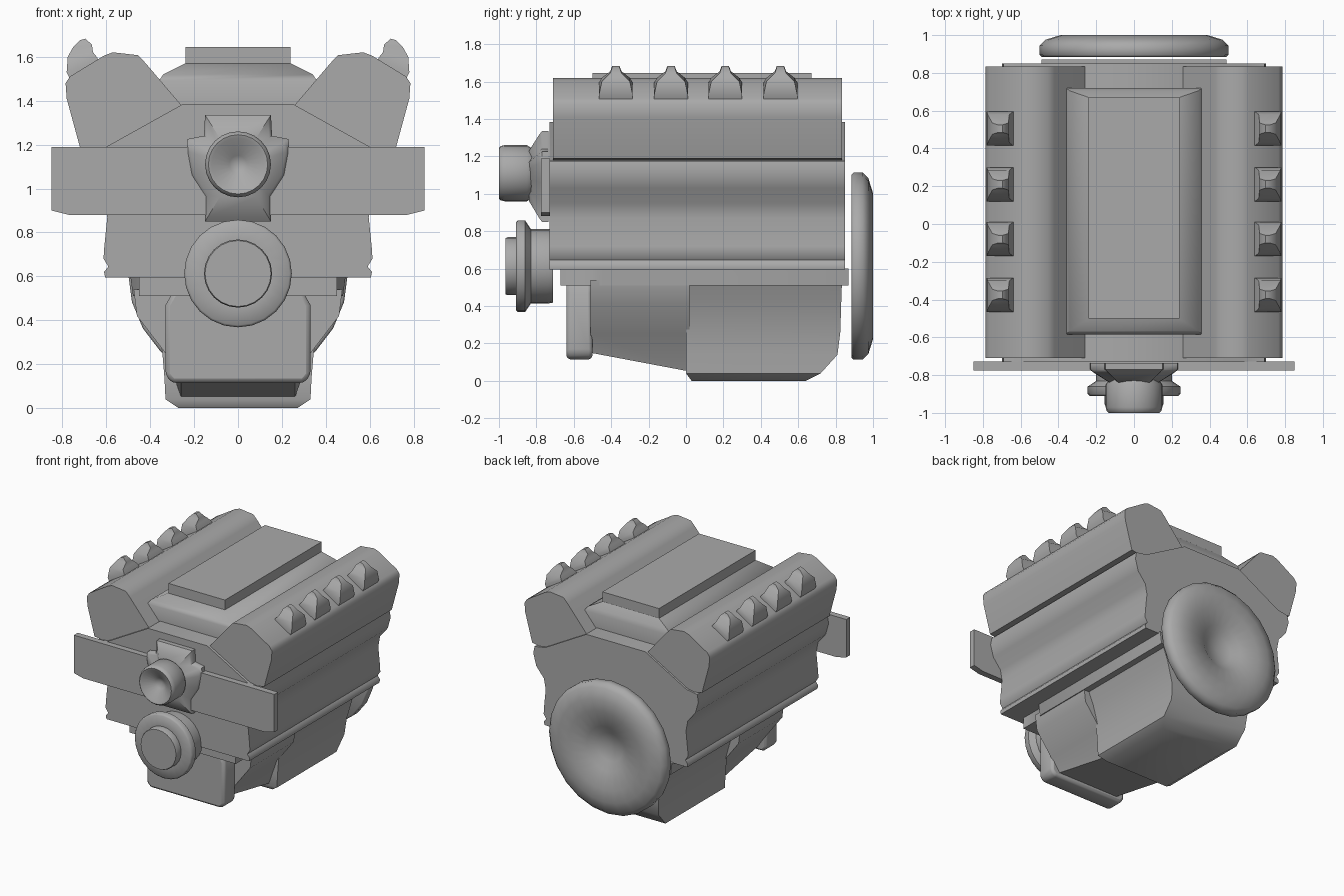
import bpy, bmesh, math

if "Cube" in bpy.data.objects:
    bpy.data.objects.remove(bpy.data.objects["Cube"])

# Dark grey metal shared by every part
metal = bpy.data.materials.new("dark_grey_metal")
metal.diffuse_color = (0.4, 0.4, 0.4, 1)
metal.use_nodes = True
metal.node_tree.nodes["Principled BSDF"].inputs["Base Color"].default_value = metal.diffuse_color


def finish(name, bm, bevel=0.0, angle=50):
    bmesh.ops.remove_doubles(bm, verts=bm.verts, dist=1e-5)
    bmesh.ops.recalc_face_normals(bm, faces=bm.faces)
    me = bpy.data.meshes.new(name)
    bm.to_mesh(me)
    bm.free()
    me.materials.append(metal)
    ob = bpy.data.objects.new(name, me)
    bpy.context.collection.objects.link(ob)
    if bevel:
        m = ob.modifiers.new("Bevel", 'BEVEL')
        m.width, m.segments, m.limit_method = bevel, 2, 'ANGLE'
        m.angle_limit = math.radians(35)
    bpy.ops.object.select_all(action='DESELECT')
    bpy.context.view_layer.objects.active = ob
    ob.select_set(True)
    bpy.ops.object.shade_smooth_by_angle(angle=math.radians(angle))
    return ob


def loft(name, rings, bevel=0.0, angle=50):
    """Skin equal-length closed rings of 3D points and cap both ends."""
    bm = bmesh.new()
    vs = [[bm.verts.new(p) for p in r] for r in rings]
    n = len(vs[0])
    for a, b in zip(vs, vs[1:]):
        for i in range(n):
            j = (i + 1) % n
            bm.faces.new((a[i], a[j], b[j], b[i]))
    bm.faces.new(vs[0])
    bm.faces.new(vs[-1])
    return finish(name, bm, bevel, angle)


def extrude(name, prof, y0, y1, bevel=0.0):
    return loft(name, [[(x, y, z) for x, z in prof] for y in (y0, y1)], bevel)


def sym(half):
    return half + [(-x, z) for x, z in reversed(half)]


def rect(x0, x1, y0, y1, z):
    return [(x0, y0, z), (x1, y0, z), (x1, y1, z), (x0, y1, z)]


def lathe(name, prof, z, n=24):
    """Revolve (radius, y) points around the y axis at height z."""
    bm = bmesh.new()
    vs = [bm.verts.new((r, y, z)) for r, y in prof]
    es = [bm.edges.new(e) for e in zip(vs, vs[1:])]
    bmesh.ops.spin(bm, geom=vs + es, cent=(0, 0, z), axis=(0, 1, 0),
                   angle=2 * math.pi, steps=n)
    return finish(name, bm)


def mirror(ob):
    m = ob.modifiers.new("Mirror", 'MIRROR')
    m.use_axis[0] = True


# Engine block with flared shoulders and lower lip
extrude("engine_block", sym([
    (0.25, 1.385), (0.60, 1.19), (0.69, 1.175), (0.70, 1.12), (0.675, 1.03), (0.61, 0.95),
    (0.595, 0.87), (0.61, 0.72), (0.612, 0.68), (0.59, 0.645), (0.61, 0.62), (0.605, 0.595)]),
    -0.73, 0.85)

# Cylinder heads
head = extrude("cylinder_head", [
    (0.25, 1.37), (0.42, 1.57), (0.455, 1.607), (0.57, 1.62), (0.61, 1.605), (0.765, 1.51),
    (0.785, 1.48), (0.78, 1.41), (0.72, 1.19), (0.60, 1.17)], -0.71, 0.835)
mirror(head)

# Ignition coils along both heads
for i, y in enumerate((-0.375, -0.08, 0.21, 0.505)):
    rings = []
    for w, (xa, za), (xb, zb) in ((0.09, (0.63, 1.56), (0.755, 1.48)),
                                  (0.09, (0.64, 1.595), (0.78, 1.53)),
                                  (0.075, (0.66, 1.62), (0.775, 1.60)),
                                  (0.03, (0.665, 1.655), (0.75, 1.645)),
                                  (0.02, (0.695, 1.682), (0.72, 1.675))):
        rings.append([(xa, y - w, za), (xb, y - w, zb), (xb, y + w, zb), (xa, y + w, za)])
    mirror(loft(f"ignition_coil_{i + 1}", rings))

# Intake manifold and its raised cover
loft("intake_manifold", [rect(-0.30, 0.30, -0.585, 0.72, 1.36), rect(-0.36, 0.36, -0.585, 0.72, 1.49),
                         rect(-0.34, 0.34, -0.565, 0.705, 1.52), rect(-0.24, 0.24, -0.50, 0.67, 1.57)])
loft("intake_cover", [rect(-0.24, 0.24, -0.50, 0.67, z) for z in (1.54, 1.645)])

# Oil pan: flange, front box, tapered middle, deep sump
loft("pan_flange", [[(-0.45, -0.67, z), (0.45, -0.67, z), (0.45, -0.5, z), (w, -0.45, z), (w, 0.87, z),
                     (-w, 0.87, z), (-w, -0.45, z), (-0.45, -0.5, z)]
                    for z, w in ((0.51, 0.478), (0.60, 0.49))])
extrude("pan_front", sym([(0.29, 0.54), (0.33, 0.47), (0.33, 0.15), (0.30, 0.115)]), -0.64, -0.50, 0.02)
upper = [(0.475, 0.54), (0.46, 0.42), (0.33, 0.25)]
loft("pan_middle", [[(x, y, z) for x, z in sym(upper + [(0.26, zb)])]
                    for y, zb in ((-0.51, 0.15), (0.02, 0.05))])
loft("pan_sump", [rect(-0.27, 0.27, 0.03, 0.64, 0.0), rect(-0.33, 0.33, 0.0, 0.72, 0.04),
                  rect(-0.335, 0.335, 0.0, 0.81, 0.14), rect(-0.345, 0.345, 0.0, 0.825, 0.26),
                  rect(-0.39, 0.39, 0.0, 0.83, 0.42), rect(-0.45, 0.45, 0.0, 0.835, 0.56)])

# Front mounting plate
extrude("mounting_plate", sym([(0.85, 1.19), (0.85, 0.90), (0.77, 0.88)]), -0.775, -0.728)

# Water pump housing and dished snout
pump = sym([(0.15, 1.335), (0.155, 1.24), (0.23, 1.225), (0.235, 1.17), (0.215, 1.06),
            (0.15, 0.96), (0.15, 0.85)])
loft("pump_housing", [[(x * s, y, 1.10 + (z - 1.10) * s) for x, z in pump]
                      for y, s in ((-0.84, 0.55), (-0.785, 0.92), (-0.77, 1.0), (-0.735, 1.0))])
lathe("pump_snout", [(0, -0.92), (0.04, -0.94), (0.12, -0.995), (0.135, -1.0), (0.145, -0.99),
                     (0.15, -0.97), (0.15, -0.85), (0.13, -0.82), (0, -0.82)], 1.11)

# Crank pulley
lathe("crank_pulley", [(0, -0.965), (0.15, -0.965), (0.155, -0.955), (0.155, -0.91), (0.235, -0.91),
                       (0.245, -0.90), (0.245, -0.86), (0.20, -0.83), (0.20, -0.74),
                       (0.195, -0.71), (0, -0.71)], 0.613)

# Flywheel with dished rear face
lathe("flywheel", [(0, 0.885), (0.49, 0.885), (0.50, 0.895), (0.50, 0.945), (0.47, 0.975), (0.39, 1.0),
                   (0.30, 0.995), (0.17, 0.96), (0.11, 0.92), (0, 0.90)], 0.613)
